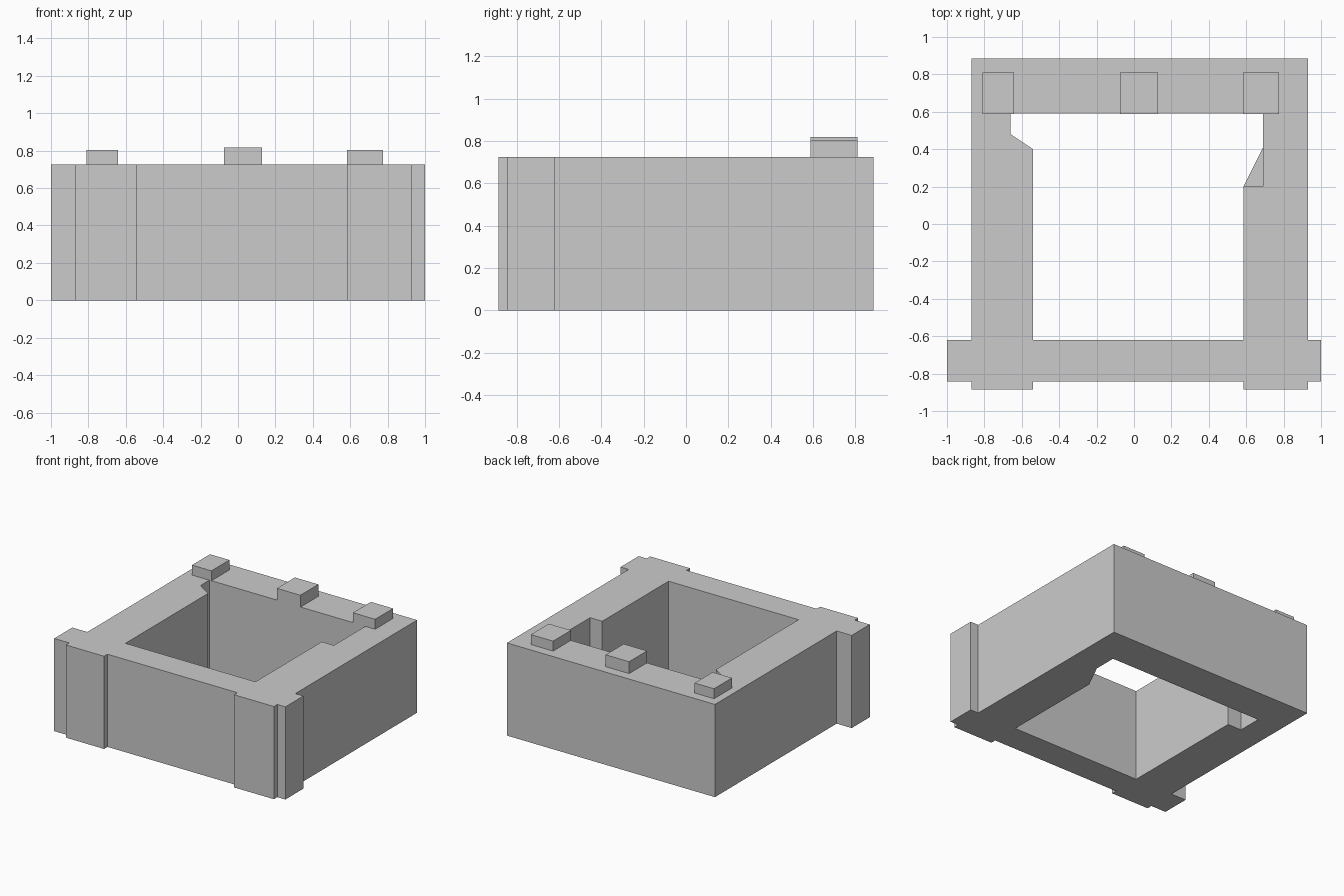
import bpy, bmesh

if "Cube" in bpy.data.objects:
    bpy.data.objects.remove(bpy.data.objects["Cube"])

H = 0.725  # wall height


def finish(bm, name):
    bmesh.ops.recalc_face_normals(bm, faces=bm.faces)
    mesh = bpy.data.meshes.new(name)
    bm.to_mesh(mesh)
    bm.free()
    obj = bpy.data.objects.new(name, mesh)
    bpy.context.collection.objects.link(obj)
    return obj


def prism(name, loops, z0, z1):
    """Extrude a flat outline (further loops are holes) from z0 to z1."""
    bm = bmesh.new()
    edges = []
    for pts in loops:
        vs = [bm.verts.new((x, y, z0)) for x, y in pts]
        edges += [bm.edges.new((vs[i - 1], vs[i])) for i in range(len(vs))]
    bmesh.ops.triangle_fill(bm, edges=edges, use_beauty=True, normal=(0, 0, 1))
    ext = bmesh.ops.extrude_face_region(bm, geom=bm.faces[:], use_keep_orig=True)
    top = [v for v in ext["geom"] if isinstance(v, bmesh.types.BMVert)]
    bmesh.ops.translate(bm, verts=top, vec=(0, 0, z1 - z0))
    return finish(bm, name)


def rect(x0, x1, y0, y1):
    return [(x0, y0), (x1, y0), (x1, y1), (x0, y1)]


def sheet(name, pts, z):
    bm = bmesh.new()
    bm.faces.new([bm.verts.new((x, y, z)) for x, y in pts])
    return finish(bm, name)


# Wall ring: side walls, back wall and the front beam with overhanging ends
outer = [(-0.87, -0.885), (-0.54, -0.885), (-0.54, -0.843), (0.585, -0.843),
         (0.585, -0.885), (0.93, -0.885), (0.93, -0.843), (1, -0.843),
         (1, -0.62), (0.93, -0.62), (0.93, 0.885), (-0.87, 0.885),
         (-0.87, -0.62), (-1, -0.62), (-1, -0.843), (-0.87, -0.843)]
inner = [(-0.54, -0.62), (0.585, -0.62), (0.585, 0.2), (0.69, 0.2),
         (0.69, 0.59), (-0.66, 0.59), (-0.66, 0.4), (-0.54, 0.4)]
prism("wall_ring", [outer, inner], 0, H)

# Flat corner gussets at the wall steps: left at the top, right at the bottom
sheet("left_top_gusset", [(-0.66, 0.4), (-0.54, 0.4), (-0.66, 0.48)], H)
sheet("right_bottom_gusset", [(0.585, 0.2), (0.69, 0.2), (0.69, 0.41)], 0)

# Blocks standing on the back wall
for name, x0, x1, top in (("left_block", -0.81, -0.642, 0.803),
                          ("middle_block", -0.075, 0.128, 0.818),
                          ("right_block", 0.583, 0.775, 0.803)):
    prism(name, [rect(x0, x1, 0.588, 0.81)], H, top)
